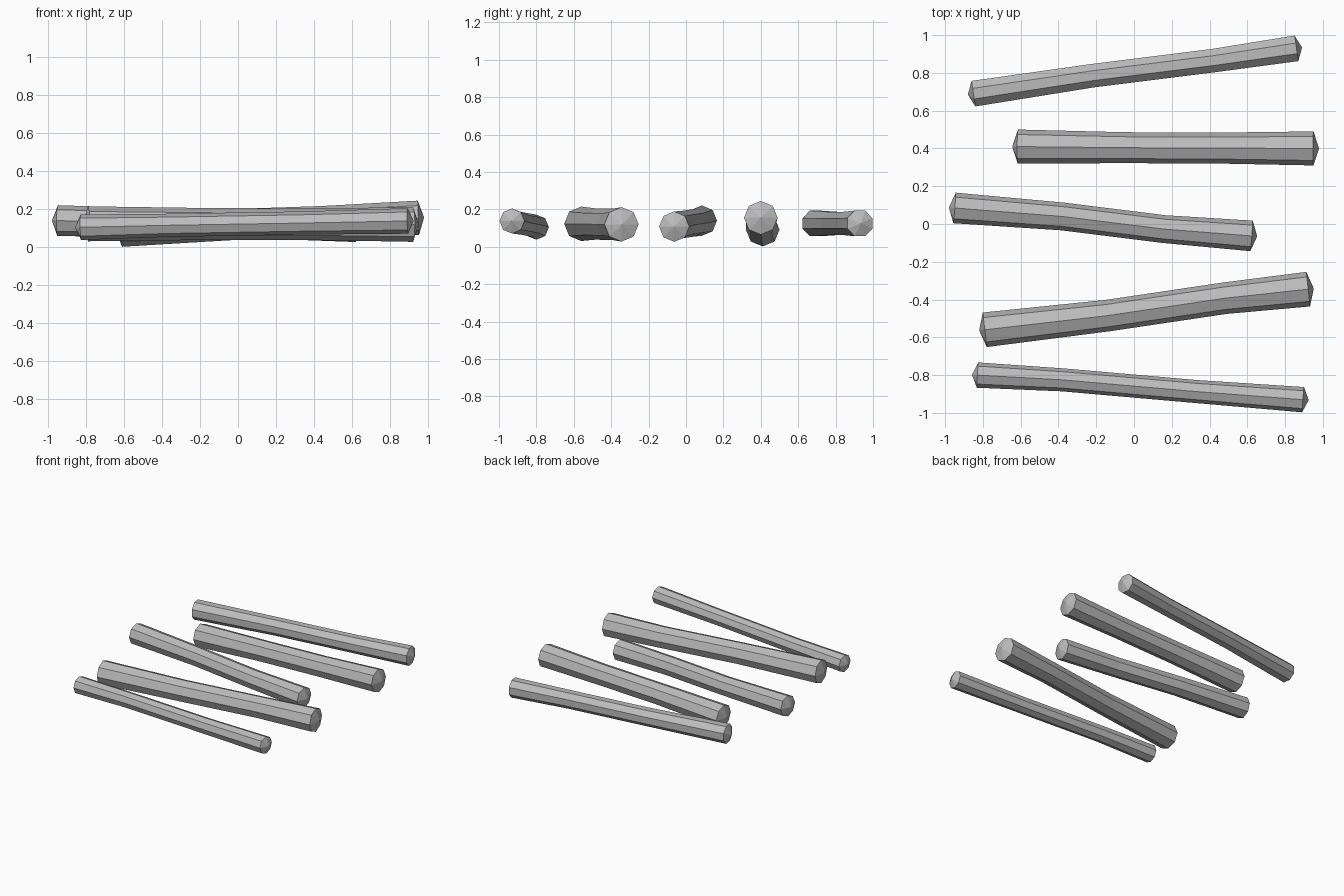
import bpy
import bmesh
import math
from mathutils import Vector

cube = bpy.data.objects.get("Cube")
if cube:
    bpy.data.objects.remove(cube, do_unlink=True)

# One plain grey for every stick
grey = bpy.data.materials.new("stick_grey")
grey.use_nodes = True
colour = (0.5, 0.5, 0.5, 1)
grey.diffuse_color = colour
grey.node_tree.nodes["Principled BSDF"].inputs["Base Color"].default_value = colour

SIDES = 8
UP = Vector((0, 0, 1))


def make_stick(name, path, radius, tip=0.03, twist=0.0):
    """Eight-sided stick along a bent path, slimmer in the middle, with pointed caps."""
    points = [Vector(p) for p in path]
    last = len(points) - 1
    bm = bmesh.new()
    rings = []
    for i, p in enumerate(points):
        along = (points[min(i + 1, last)] - points[max(i - 1, 0)]).normalized()
        across = UP.cross(along).normalized()
        up = along.cross(across)
        r = radius if i in (0, last) else radius * 0.91
        ring = []
        for k in range(SIDES):
            a = math.tau * k / SIDES + twist
            ring.append(bm.verts.new(p + r * (math.cos(a) * across + math.sin(a) * up)))
        rings.append(ring)
    # Long sides
    for a, b in zip(rings, rings[1:]):
        for k in range(SIDES):
            n = (k + 1) % SIDES
            bm.faces.new((a[k], a[n], b[n], b[k]))
    # Shallow pointed caps
    for ring, end, inner in ((rings[0], points[0], points[1]),
                             (rings[-1], points[-1], points[-2])):
        apex = bm.verts.new(end + (end - inner).normalized() * tip)
        for k in range(SIDES):
            bm.faces.new((ring[k], ring[(k + 1) % SIDES], apex))
    bmesh.ops.recalc_face_normals(bm, faces=bm.faces[:])
    mesh = bpy.data.meshes.new(name)
    bm.to_mesh(mesh)
    bm.free()
    mesh.materials.append(grey)
    obj = bpy.data.objects.new(name, mesh)
    bpy.context.collection.objects.link(obj)


# Sticks laid side by side, from back to front
make_stick("back_stick", [(-0.85, 0.69, 0.125), (-0.22, 0.785, 0.125),
                          (0.42, 0.865, 0.125), (0.86, 0.93, 0.125)],
           0.074, twist=math.pi / SIDES)
make_stick("back_middle_stick", [(-0.615, 0.41, 0.092), (-0.05, 0.404, 0.118),
                                 (0.45, 0.402, 0.135), (0.95, 0.40, 0.155)], 0.09)
make_stick("middle_stick", [(-0.95, 0.085, 0.14), (-0.38, 0.04, 0.128),
                            (0.16, -0.027, 0.118), (0.622, -0.063, 0.108)], 0.081)
make_stick("front_middle_stick", [(-0.79, -0.56, 0.123), (-0.14, -0.485, 0.122),
                                  (0.48, -0.393, 0.12), (0.922, -0.345, 0.12)], 0.092)
make_stick("front_stick", [(-0.828, -0.80, 0.105), (-0.38, -0.825, 0.115),
                           (0.33, -0.887, 0.127), (0.895, -0.93, 0.138)], 0.067)
